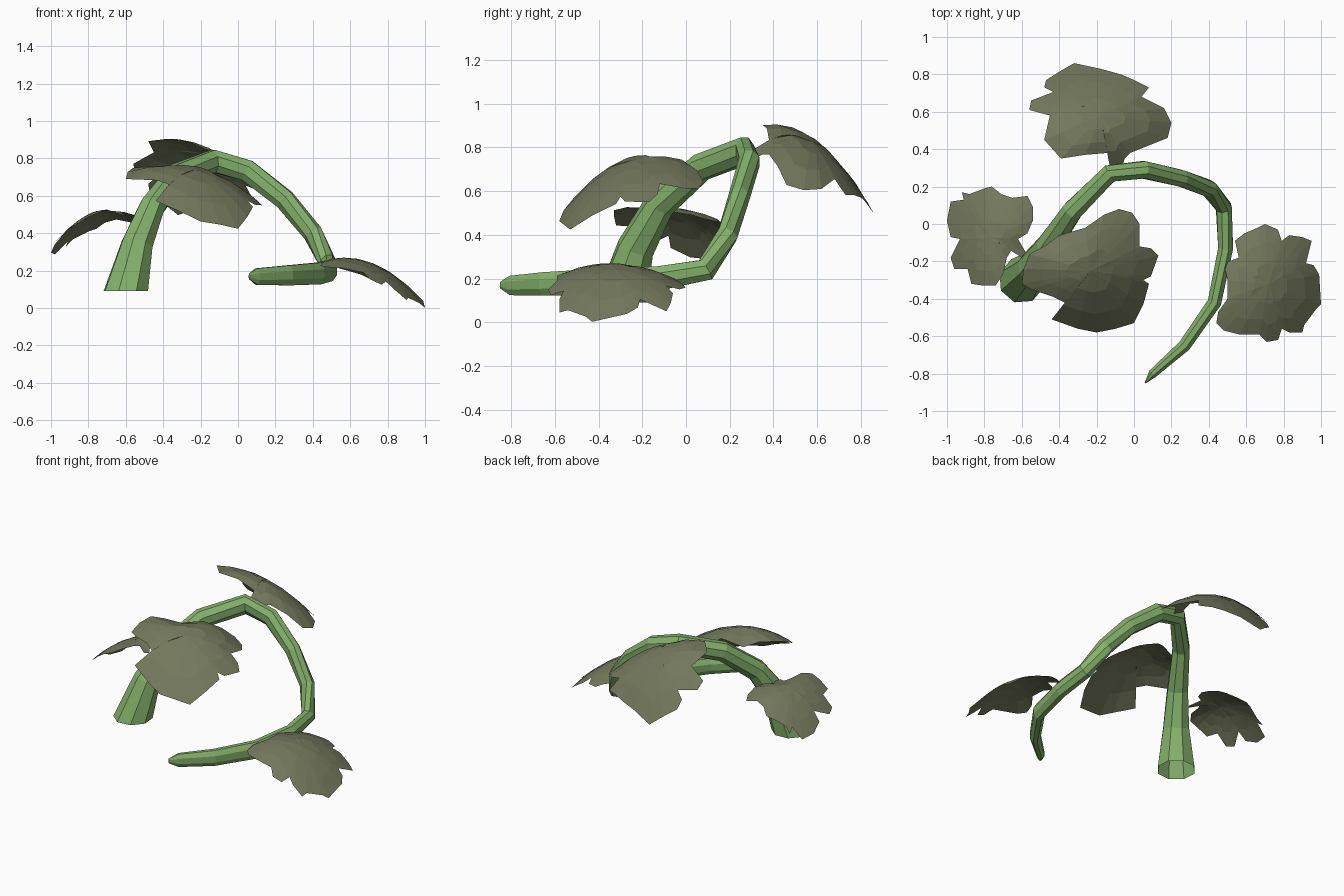
import bpy, math
from mathutils import Vector


def material(name, rgb):
    m = bpy.data.materials.new(name)
    m.diffuse_color = (*rgb, 1)
    return m


STEM = material("stem green", (0.235, 0.44, 0.15))
LEAF = material("olive leaf", (0.172, 0.187, 0.108))


def add_mesh(name, verts, faces, mat):
    me = bpy.data.meshes.new(name)
    me.from_pydata([tuple(v) for v in verts], [], faces)
    me.materials.append(mat)
    me.update()
    ob = bpy.data.objects.new(name, me)
    bpy.context.collection.objects.link(ob)
    return ob


def tube(name, path, sides, mat):
    """Sweep an oval along path points (x, y, z, half width, half height)."""
    pts = [Vector(p[:3]) for p in path]
    verts, faces = [], []
    for i, p in enumerate(path):
        t = (pts[min(i + 1, len(pts) - 1)] - pts[max(i - 1, 0)]).normalized()
        side = t.cross(Vector((0, 0, 1))).normalized()
        if i == 0:  # level cut at the ground end
            t = Vector((0, 0, 1))
        up = side.cross(t)
        for k in range(sides):
            a = 2 * math.pi * (k + 0.5) / sides
            verts.append(pts[i] + side * math.cos(a) * p[3] + up * math.sin(a) * p[4])
    for i in range(len(path) - 1):
        for k in range(sides):
            a, b = i * sides + k, i * sides + (k + 1) % sides
            faces.append((a, a + sides, b + sides, b))
    last = (len(path) - 1) * sides
    faces.append(tuple(range(last + sides - 1, last - 1, -1)))
    return add_mesh(name, verts, faces, mat)


def leaf(name, centre, curve, outline, neck):
    """Lobed sheet: outline seen from above, draped over a quadratic dome
    that dips towards the neck (x, y, depth) where it meets the vine."""
    cx, cy, cz = centre
    a, b, p, q, r = curve

    def drape(u, v):
        z = cz + a * u + b * v - p * u * u - q * v * v - r * u * v
        d2 = (cx + u - neck[0]) ** 2 + (cy + v - neck[1]) ** 2
        return (cx + u, cy + v, z - neck[2] * math.exp(-d2 / 0.012))

    n = len(outline)
    verts, faces = [drape(0, 0)], []
    for s in (0.35, 0.7, 1.0):
        verts += [drape((x - cx) * s, (y - cy) * s) for x, y in outline]
    area = sum(outline[k - 1][0] * outline[k][1] - outline[k][0] * outline[k - 1][1]
               for k in range(n))
    for k in range(n):
        j = (k + 1) % n
        faces.append((0, 1 + k, 1 + j))
        for ring in (0, n):
            faces.append((1 + ring + k, 1 + ring + n + k, 1 + ring + n + j, 1 + ring + j))
    if area < 0:
        faces = [f[::-1] for f in faces]
    add_mesh(name, verts, faces, LEAF)


# Arching tapered vine, open at the base
tube("vine_stem", [
    (-0.60, -0.30, 0.09, 0.125, 0.125), (-0.54, -0.23, 0.34, 0.088, 0.088),
    (-0.46, -0.12, 0.54, 0.070, 0.072), (-0.33, 0.07, 0.71, 0.058, 0.066),
    (-0.13, 0.27, 0.785, 0.052, 0.066), (0.05, 0.29, 0.735, 0.050, 0.062),
    (0.25, 0.245, 0.58, 0.048, 0.058), (0.40, 0.19, 0.40, 0.047, 0.055),
    (0.48, 0.09, 0.24, 0.045, 0.055), (0.49, -0.13, 0.20, 0.043, 0.060),
    (0.43, -0.42, 0.185, 0.040, 0.063), (0.27, -0.65, 0.175, 0.036, 0.058),
    (0.10, -0.80, 0.168, 0.026, 0.048), (0.06, -0.85, 0.17, 0.004, 0.016)],
    8, STEM)

# Drooping lobed leaves
leaf("back_leaf", (-0.18, 0.58, 0.825), (-0.27, -0.6, 0.9, 2.0, -0.6),
     [(-.13, .31), (-.06, .31), (-.05, .35), (-.02, .38), (.08, .42), (.18, .46), (.20, .54),
      (.16, .62), (.04, .68), (.08, .73), (0, .77), (-.07, .80), (-.18, .83), (-.32, .86),
      (-.39, .82), (-.47, .77), (-.48, .73), (-.42, .71), (-.55, .66), (-.56, .61),
      (-.45, .58), (-.48, .45), (-.39, .35), (-.26, .37), (-.14, .38)],
     (-0.09, 0.30, 0.03))

leaf("front_leaf", (-0.23, -0.25, 0.74), (-0.27, 0.35, 0.87, 1.4, 0),
     [(-.40, -.06), (-.26, -.02), (-.16, .05), (-.08, .08), (-.01, .06), (.03, 0),
      (.03, -.12), (.09, -.13), (.13, -.17), (.09, -.28), (.05, -.30), (.08, -.32),
      (.05, -.43), (0, -.53), (-.1, -.56), (-.2, -.58), (-.3, -.56), (-.44, -.51),
      (-.37, -.42), (-.43, -.39), (-.55, -.35), (-.6, -.32), (-.59, -.24), (-.56, -.16),
      (-.48, -.12)],
     (-0.41, -0.06, 0.07))

leaf("left_leaf", (-0.77, -0.07, 0.51), (0.43, -0.15, 1.8, 0.7, 0),
     [(-.58, -.15), (-.62, -.08), (-.57, -.05), (-.54, .02), (-.54, .09), (-.57, .15),
      (-.65, .14), (-.71, .16), (-.76, .2), (-.8, .19), (-.88, .16), (-.92, .17),
      (-.91, .13), (-.98, .12), (-1, .02), (-.98, -.07), (-.93, -.08), (-.98, -.18),
      (-.96, -.24), (-.89, -.24), (-.87, -.32), (-.8, -.33), (-.74, -.33), (-.7, -.27),
      (-.68, -.18), (-.65, -.13), (-.60, -.18)],
     (-0.59, -0.16, 0.05))

leaf("right_leaf", (0.72, -0.32, 0.24), (-0.406, 0.02, 1.3, 0.91, -0.3),
     [(.48, -.21), (.56, -.18), (.54, -.09), (.59, -.05), (.66, -.02), (.7, 0), (.77, -.03),
      (.79, -.09), (.83, -.06), (.9, -.07), (.95, -.09), (.92, -.21), (.96, -.22),
      (.99, -.27), (1, -.43), (.97, -.46), (.91, -.54), (.9, -.58), (.83, -.58),
      (.79, -.56), (.77, -.62), (.71, -.63), (.67, -.59), (.56, -.59), (.48, -.57),
      (.44, -.53), (.45, -.47), (.5, -.40), (.5, -.3)],
     (0.48, -0.21, 0.01))
